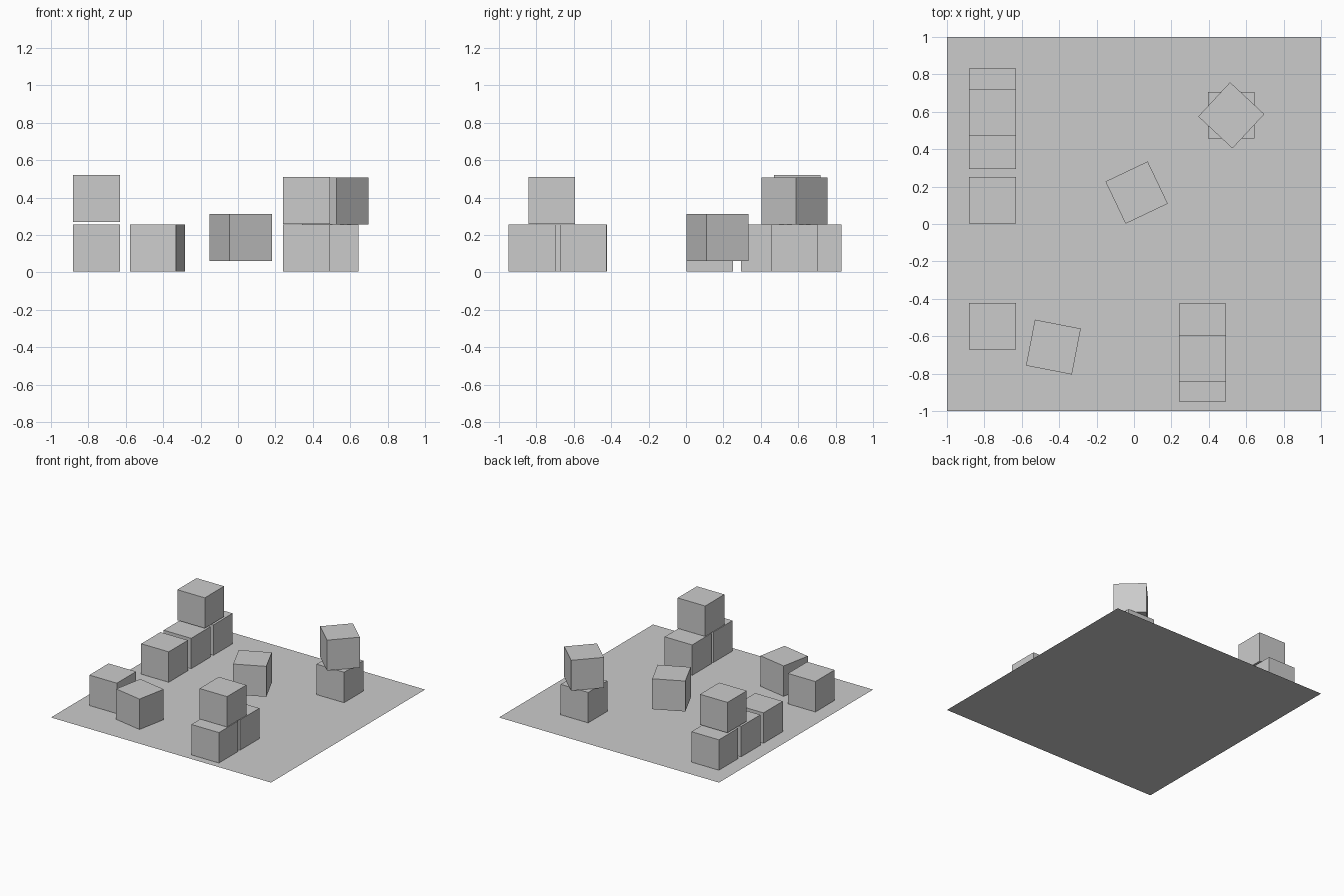
import bpy
from math import radians

default = bpy.data.objects.get("Cube")
if default:
    bpy.data.objects.remove(default, do_unlink=True)

SIZE = 0.25

# One plain grey for everything
grey = bpy.data.materials.new("plain_grey")
grey.use_nodes = True
COLOUR = (0.6, 0.6, 0.6, 1)
grey.diffuse_color = COLOUR
grey.node_tree.nodes["Principled BSDF"].inputs["Base Color"].default_value = COLOUR


def finish(name):
    obj = bpy.context.object
    obj.name = name
    obj.data.materials.append(grey)
    return obj


def crate(name, x, y, bottom=0.005, turn=0):
    """Add a cube by its centre in plan, its base height and its turn in degrees."""
    bpy.ops.mesh.primitive_cube_add(
        size=SIZE, location=(x, y, bottom + SIZE / 2), rotation=(0, 0, radians(turn)))
    return finish(name)


# Ground sheet
bpy.ops.mesh.primitive_plane_add(size=2)
finish("ground_sheet")

# Back right row with one crate stacked on top
for i, y in enumerate((0.127, 0.418, 0.706)):
    crate(f"row_crate_{i + 1}", -0.756, y)
crate("row_top_crate", -0.756, 0.595, bottom=0.27)

# Front right pair, one of them turned
crate("pair_crate_straight", -0.756, -0.547)
crate("pair_crate_turned", -0.431, -0.658, turn=-11)

# Front left stack of three
for i, y in enumerate((-0.824, -0.549)):
    crate(f"stack_crate_{i + 1}", 0.366, y)
crate("stack_top_crate", 0.366, -0.718, bottom=0.26)

# Back left tower with a twisted top
crate("tower_crate", 0.52, 0.581)
crate("tower_top_crate", 0.52, 0.581, bottom=0.257, turn=47)

# Raised crate in the middle
crate("floating_crate", 0.014, 0.168, bottom=0.062, turn=25.5)
